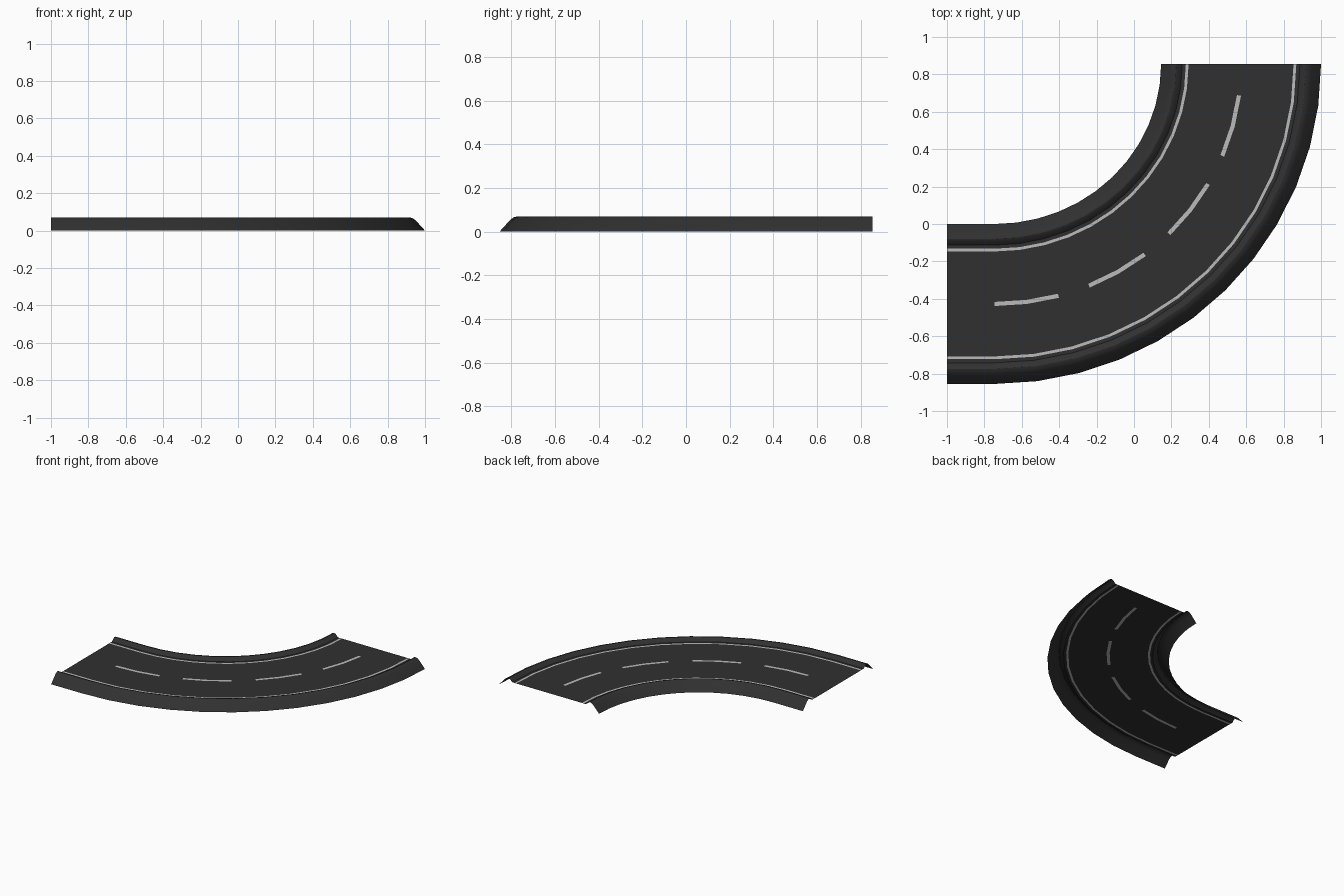
import bpy
from math import sin, cos, pi

if "Cube" in bpy.data.objects:
    bpy.data.objects.remove(bpy.data.objects["Cube"])

W = 0.855        # road width
ROAD_Z = 0.045
N = 12           # segments round the bend


def material(name, v):
    m = bpy.data.materials.new(name)
    m.diffuse_color = (v, v, v, 1)
    m.use_nodes = True
    m.node_tree.nodes["Principled BSDF"].inputs["Base Color"].default_value = m.diffuse_color
    return m


asphalt = material("asphalt", 0.03)
curb_mat = material("curb_dark", 0.03)
paint = material("paint", 0.5)


def station(i, d):
    """Point at station i along the bend, d inward from the outer edge."""
    if i > N:                       # short straight at the left end
        return -1.0, -W + d
    a = i / N * pi / 2
    return -0.745 + (1.745 - d) * cos(a), W - (2 * W - d) * sin(a)


def sweep(name, profile, segments, mat, smooth=False):
    """Sweep an open (offset, height) profile along the given segments."""
    verts, faces, rows = [], [], {}
    for i in sorted({j for s in segments for j in (s, s + 1)}):
        rows[i] = len(verts)
        verts += [(*station(i, d), z) for d, z in profile]
    for s in segments:
        a, b = rows[s], rows[s + 1]
        for k in range(len(profile) - 1):
            faces.append((a + k, a + k + 1, b + k + 1, b + k))
    mesh = bpy.data.meshes.new(name)
    mesh.from_pydata(verts, [], faces)
    if mesh.polygons[0].normal.z < 0:
        mesh.flip_normals()
    mesh.materials.append(mat)
    obj = bpy.data.objects.new(name, mesh)
    bpy.context.collection.objects.link(obj)
    if smooth:
        bpy.ops.object.select_all(action='DESELECT')
        obj.select_set(True)
        bpy.context.view_layer.objects.active = obj
        bpy.ops.object.shade_smooth_by_angle(angle=0.5)
    return obj


def strip(name, d0, d1, segments, mat):
    return sweep(name, [(d0, ROAD_Z), (d1, ROAD_Z)], segments, mat)


every = list(range(N + 1))
dashes = [s for s in range(N) if s % 3]
gaps = [s for s in every if s not in dashes]
mid, half = W / 2, 0.011

# Raised curbs, with the second mirrored across the road
curb = [(0, 0), (0.05, 0.055), (0.065, 0.066), (0.08, 0.07),
        (0.09, 0.067), (0.113, ROAD_Z)]
sweep("outer_curb", curb, every, curb_mat, True)
sweep("inner_curb", [(W - d, z) for d, z in reversed(curb)], every, curb_mat, True)

# Painted edge lines and shoulders
for side, f in (("outer", lambda d: d), ("inner", lambda d: W - d)):
    strip(side + "_shoulder", *sorted((f(0.113), f(0.132))), every, asphalt)
    strip(side + "_edge_line", *sorted((f(0.132), f(0.147))), every, paint)

# Two lanes and the dashed centre line
strip("outer_lane", 0.147, mid - half, every, asphalt)
strip("inner_lane", mid + half, W - 0.147, every, asphalt)
strip("centre_dashes", mid - half, mid + half, dashes, paint)
strip("centre_gaps", mid - half, mid + half, gaps, asphalt)
